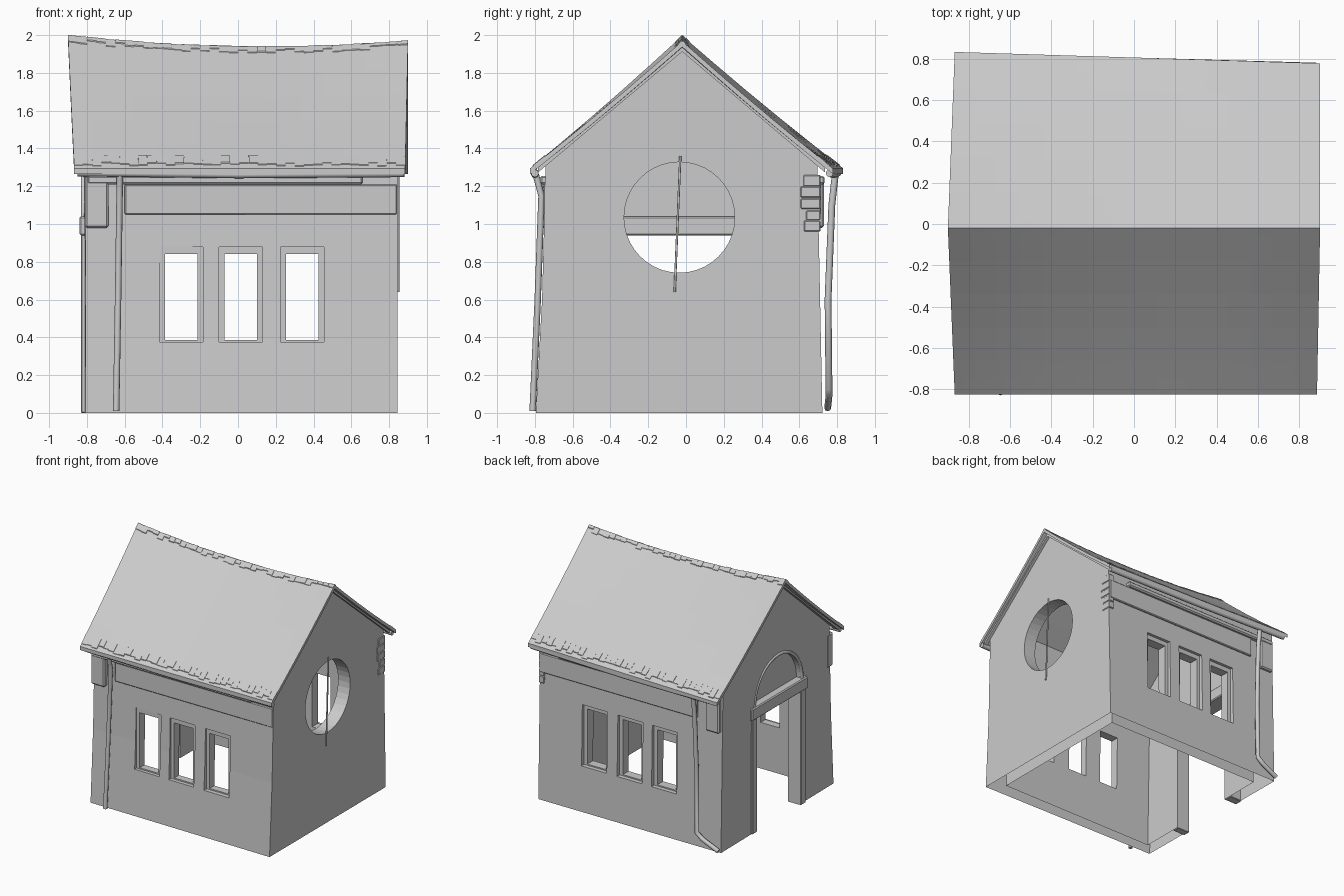
import bpy, bmesh, math, random
from mathutils import Vector

random.seed(4)
cube = bpy.data.objects.get("Cube")
if cube:
    bpy.data.objects.remove(cube, do_unlink=True)

GREY = (0.6, 0.6, 0.6, 1)
stone = bpy.data.materials.new("plain_grey")
stone.use_nodes = True
stone.diffuse_color = GREY
stone.node_tree.nodes["Principled BSDF"].inputs["Base Color"].default_value = GREY


def add(name, bm):
    bmesh.ops.recalc_face_normals(bm, faces=bm.faces)
    mesh = bpy.data.meshes.new(name)
    bm.to_mesh(mesh)
    bm.free()
    mesh.materials.append(stone)
    obj = bpy.data.objects.new(name, mesh)
    bpy.context.collection.objects.link(obj)
    return obj


def box(name, x, y, z, bevel=0.0):
    """Box given by its x, y and z ranges."""
    bm = bmesh.new()
    bmesh.ops.create_cube(bm, size=1)
    for v in bm.verts:
        v.co = [r[0] + (c + 0.5) * (r[1] - r[0]) for c, r in zip(v.co, (x, y, z))]
    if bevel:
        bmesh.ops.bevel(bm, geom=bm.edges[:], offset=bevel, segments=1, affect='EDGES')
    return add(name, bm)


def prism(name, profile, x0, x1):
    """Extrude a y-z outline along x."""
    bm = bmesh.new()
    face = bm.faces.new([bm.verts.new((x0, y, z)) for y, z in profile])
    out = bmesh.ops.extrude_face_region(bm, geom=[face])
    for v in out["geom"]:
        if isinstance(v, bmesh.types.BMVert):
            v.co.x = x1
    return add(name, bm)


def disc(cy, cz, r, end=2 * math.pi, n=40):
    return [(cy + r * math.cos(end * i / n), cz + r * math.sin(end * i / n)) for i in range(n + (end < 6))]


def tube(name, points, radius):
    """Round pipe along a path, turned into a mesh."""
    curve = bpy.data.curves.new(name, 'CURVE')
    curve.dimensions = '3D'
    curve.bevel_depth = radius
    curve.bevel_resolution = 2
    curve.use_fill_caps = True
    spline = curve.splines.new('POLY')
    spline.points.add(len(points) - 1)
    for p, co in zip(spline.points, points):
        p.co = (*co, 1)
    temp = bpy.data.objects.new(name, curve)
    bpy.context.collection.objects.link(temp)
    bpy.context.view_layer.update()
    mesh = bpy.data.meshes.new_from_object(
        temp.evaluated_get(bpy.context.evaluated_depsgraph_get()))
    bpy.data.objects.remove(temp, do_unlink=True)
    mesh.materials.clear()
    mesh.materials.append(stone)
    for f in mesh.polygons:
        f.use_smooth = len(f.vertices) == 4
    obj = bpy.data.objects.new(name, mesh)
    bpy.context.collection.objects.link(obj)
    return obj


# Walls: hollow gabled shell with leaning sides, its front door corner pulled in
walls = prism("walls", [(-0.795, 0), (-0.762, 0.6), (-0.742, 1.335), (-0.03, 1.945), (0.695, 1.335), (0.722, 0)],
              -0.825, 0.845)
for v in walls.data.vertices:
    if v.co.x < 0 and v.co.y < -0.5:
        v.co += Vector((0.018, 0.022, 0))
cutters = [prism("room_cutter", [(-0.68, -0.1), (0.61, -0.1), (0.585, 2.2), (-0.635, 2.2)], -0.71, 0.735)]

# Three windows through both long walls, each in a shallow recess
for i, cx in enumerate((-0.3, 0.015, 0.34)):
    cutters.append(box(f"window_cutter_{i}", (cx - 0.086, cx + 0.086), (-1, 1), (0.385, 0.84)))
    for side, (y0, y1) in enumerate(((-1, -0.732), (0.68, 1))):
        cutters.append(box(f"recess_cutter_{i}_{side}", (cx - 0.115, cx + 0.115), (y0, y1), (0.375, 0.878)))

# Round gable window, doorway and the arched niche over it
MID = -0.035
cutters.append(prism("round_window_cutter", disc(MID, 1.035, 0.293), 0.6, 1))
cutters.append(box("door_cutter", (-1, -0.6), (MID - 0.28, MID + 0.29), (-0.1, 0.96)))
cutters.append(prism("niche_cutter", disc(MID, 1.04, 0.3, math.pi), -1, -0.775))

for c in cutters:
    m = walls.modifiers.new(c.name, 'BOOLEAN')
    m.operation = 'DIFFERENCE'
    m.solver = 'EXACT'
    m.object = c
bpy.context.view_layer.update()
cut_mesh = bpy.data.meshes.new_from_object(walls.evaluated_get(bpy.context.evaluated_depsgraph_get()))
walls.modifiers.clear()
walls.data = cut_mesh
for c in cutters:
    bpy.data.objects.remove(c, do_unlink=True)

# Leave the foot of the walls open
bm = bmesh.new()
bm.from_mesh(walls.data)
foot = [f for f in bm.faces if all(abs(v.co.z) < 1e-4 for v in f.verts)]
bmesh.ops.delete(bm, geom=foot, context='FACES')
bm.to_mesh(walls.data)
bm.free()


# Roof: sagging ridge, flared gable ends
def roof_point(u, v, lift=0.0):
    """u runs along the ridge 0..1, v from front eave -1 to back eave 1."""
    a = abs(v)
    right = 0.9 - 0.015 * max(-v, 0)
    x = (-0.9 + 0.033 * a) * (1 - u) + right * u
    ridge = 1.937 + 0.054 * (x - 0.15) ** 2
    eave = -0.825 if v < 0 else 0.832 - 0.055 * u
    z = ridge + (1.295 - ridge) * a - 0.01 * math.sin(math.pi * a)
    return Vector((x, -0.02 + (eave + 0.02) * a, z + lift))


bm = bmesh.new()
NU, NV = 16, 10
grid = [[bm.verts.new(roof_point(i / NU, 2 * j / NV - 1)) for j in range(NV + 1)] for i in range(NU + 1)]
for i in range(NU):
    for j in range(NV):
        bm.faces.new((grid[i][j], grid[i + 1][j], grid[i + 1][j + 1], grid[i][j + 1]))
under = bmesh.ops.extrude_face_region(bm, geom=bm.faces[:])
for g in under["geom"]:
    if isinstance(g, bmesh.types.BMVert):
        g.co.z -= 0.03
add("roof", bm)

# Thin ragged shingle ends along both eaves and the ridge
bm = bmesh.new()
COUNT = 36
for sign in (-1, 1):
    for near, far in ((0.9, 0.985), (0.0, 0.05)):
        for k in range(COUNT):
            end = far - random.uniform(0, 0.03)
            lift = random.uniform(0.003, 0.007)
            u0, u1 = k / COUNT, (k + 0.98) / COUNT
            vs = [bm.verts.new(roof_point(u, sign * max(t, 1e-3), h)) for h in (-0.005, lift)
                  for u, t in ((u0, near), (u1, near), (u1, end), (u0, end))]
            bm.faces.new(vs[4:])
            for i in range(4):
                j = (i + 1) % 4
                bm.faces.new((vs[i], vs[j], vs[4 + j], vs[4 + i]))
add("shingle_ends", bm)

# Gable boards under the roof ends
for name, u, x0, x1 in (("door_gable", 0, -0.85, -0.8), ("window_gable", 1, 0.84, 0.868)):
    for side, sign in (("front", -1), ("back", 1)):
        top, bot = roof_point(u, 0, -0.025), roof_point(u, sign * 0.95, -0.025)
        prism(f"{name}_{side}_board", [(top.y, top.z), (bot.y, bot.z),
              (bot.y, bot.z - 0.03), (top.y, top.z - 0.03)], x0, x1)

# Gutters and downpipes
tube("front_gutter", [(-0.85, -0.8, 1.272), (0, -0.8, 1.262), (0.88, -0.8, 1.268)], 0.02)
tube("back_gutter", [(-0.85, 0.805, 1.272), (0, 0.785, 1.262), (0.88, 0.76, 1.268)], 0.02)
tube("front_downpipe", [(-0.625, -0.795, 1.26), (-0.627, -0.765, 1.15), (-0.635, -0.785, 0.6),
                        (-0.645, -0.812, 0.01)], 0.017)
tube("back_downpipe", [(-0.62, 0.79, 1.26), (-0.62, 0.772, 1.1), (-0.625, 0.752, 0.6),
                       (-0.63, 0.757, 0.13), (-0.68, 0.757, 0.09), (-0.82, 0.75, 0.025)], 0.018)

# Cornice, wall band and corner block on both long walls
for side, s, face in (("front", -1, 0.738), ("back", 1, 0.7)):
    def span(depth):
        return tuple(sorted((s * (face - 0.05), s * (face + depth))))
    box(f"{side}_band", (-0.6, 0.843), span(0.016), (1.05, 1.21), 0.006)
    box(f"{side}_cornice", (-0.8, 0.66), span(0.034), (1.21, 1.255), 0.01)
    box(f"{side}_corner_block", (-0.81, -0.685), span(0.03), (0.98, 1.255), 0.01)

# Worn corner stones beside the round window
for k in range(5):
    y, z = random.uniform(0.56, 0.64), 0.96 + 0.06 * k
    box(f"corner_stone_{k}", (0.8, 0.85), (y, 0.712), (z, z + random.uniform(0.05, 0.06)), 0.005)

# Door surround and arch moulding
box("door_lintel", (-0.84, -0.69), (MID - 0.36, MID + 0.37), (0.94, 1.04), 0.008)
for name, y0, y1 in (("front_door_post", -0.345, -0.28), ("back_door_post", 0.29, 0.355)):
    box(name, (-0.832, -0.72), (MID + y0, MID + y1), (0, 0.95), 0.005)
tube("door_arch_moulding", [(-0.818, y, z) for y, z in disc(MID, 1.04, 0.31, math.pi, 20)], 0.013)

# Upright rod across the round window
tube("round_window_rod", [(0.848, -0.06, 0.64), (0.848, -0.03, 1.36)], 0.006)
